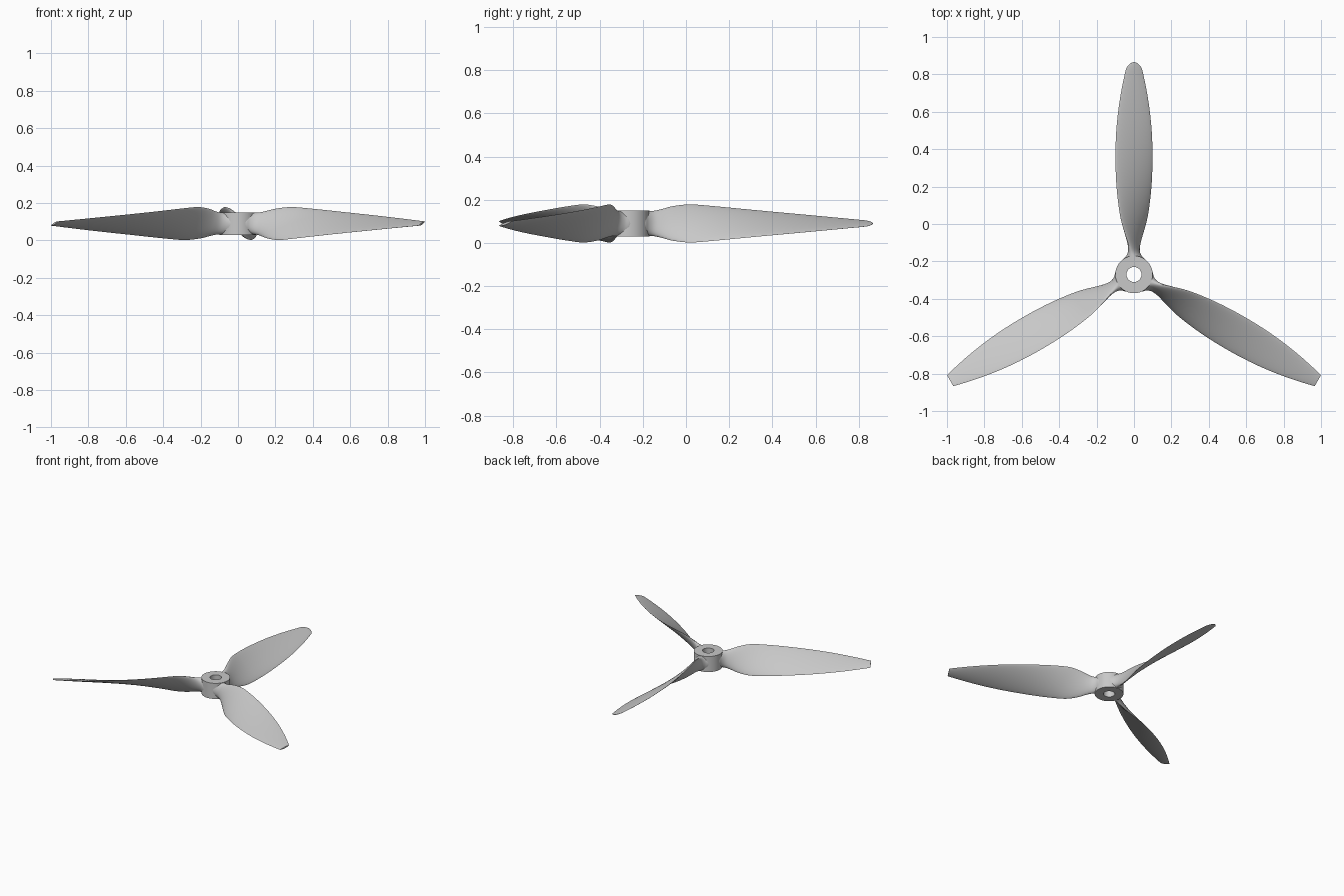
import bpy, bmesh, math
from mathutils import Matrix, Vector

cube = bpy.data.objects.get("Cube")
if cube:
    bpy.data.objects.remove(cube, do_unlink=True)

grey = bpy.data.materials.new("light grey plastic")
grey.use_nodes = True
colour = (0.58, 0.58, 0.58, 1)
grey.diffuse_color = colour
grey.node_tree.nodes["Principled BSDF"].inputs["Base Color"].default_value = colour

HUB = Vector((0, -0.27, 0.09))
TIP = 1.135
PITCH = 0.37      # tan(blade angle) * radius
SIDES = 32

# blade stations: radius, half height, half thickness
STATIONS = [Vector(s) for s in (
    (0.055, 0.057, 0.072), (0.08, 0.057, 0.06), (0.1, 0.057, 0.04),
    (0.125, 0.059, 0.026), (0.16, 0.067, 0.020), (0.21, 0.08, 0.017),
    (0.29, 0.088, 0.015), (0.4, 0.080, 0.014), (0.6, 0.061, 0.012),
    (0.85, 0.038, 0.009), (TIP, 0.011, 0.005))]


def finish(name, bm):
    bmesh.ops.recalc_face_normals(bm, faces=bm.faces)
    mesh = bpy.data.meshes.new(name)
    bm.to_mesh(mesh)
    bm.free()
    mesh.materials.append(grey)
    obj = bpy.data.objects.new(name, mesh)
    bpy.context.collection.objects.link(obj)
    bpy.ops.object.select_all(action='DESELECT')
    obj.select_set(True)
    bpy.context.view_layer.objects.active = obj
    bpy.ops.object.shade_smooth_by_angle(angle=math.radians(40))
    return obj


def skin(bm, rings, closed):
    pairs = list(zip(rings, rings[1:]))
    if closed:
        pairs.append((rings[-1], rings[0]))
    for a, b in pairs:
        n = len(a)
        for i in range(n):
            j = (i + 1) % n
            bm.faces.new((a[i], a[j], b[j], b[i]))


def smooth_stations(steps):
    """Catmull-Rom curve through the blade stations."""
    pts = [STATIONS[0], *STATIONS, STATIONS[-1]]
    for a, b, c, d in zip(pts, pts[1:], pts[2:], pts[3:]):
        for k in range(steps):
            t = k / steps
            yield (b * 2 + (c - a) * t + (a * 2 - b * 5 + c * 4 - d) * t * t
                   + (b * 3 - a - c * 3 + d) * t ** 3) / 2
    yield STATIONS[-1]


def blade(name, turn, round_tip):
    bm = bmesh.new()
    spin = Matrix.Translation(HUB) @ Matrix.Rotation(math.radians(turn), 4, 'Z')
    stations = list(smooth_stations(6))
    if round_tip:
        # finer rings where the tip rounds off
        start, radius = TIP - 0.04, 0.04
        last = [s for s in stations if s.x < start]
        base, end = last[-1], STATIONS[-1]
        stations = last
        for k in range(13):
            r = start + radius * math.sin(k / 12 * math.pi / 2) * 0.998
            s = base.lerp(end, (r - base.x) / (end.x - base.x))
            f = math.sqrt(1 - ((r - start) / radius) ** 2)
            stations.append(Vector((r, s.y * f, s.z * (0.3 + 0.7 * f))))
    rings = []
    for r, height, thick in stations:
        angle = math.atan2(PITCH, r)
        chord = height / math.sin(angle)
        blend = min(1, max(0, (r - 0.1) / 0.25))
        ring = []
        for i in range(SIDES):
            a = 2 * math.pi * i / SIDES
            u = chord * math.cos(a)
            s = math.sin(a)
            v = thick * math.copysign(abs(s) ** (1 + 0.4 * blend), s)
            v -= 0.03 * blend * chord * s * s     # slight camber
            x = -u * math.cos(angle) + v * math.sin(angle)
            z = u * math.sin(angle) + v * math.cos(angle)
            ring.append(bm.verts.new(spin @ Vector((x, r, z))))
        rings.append(ring)
    skin(bm, rings, False)
    bm.faces.new(rings[0])
    bm.faces.new(rings[-1])
    return finish(name, bm)


# hub: ring with a shaft hole
bm = bmesh.new()
rings = []
for radius, z in ((0.04, -0.06), (0.1, -0.06), (0.1, 0.06), (0.04, 0.06)):
    rings.append([bm.verts.new(HUB + Vector((radius * math.cos(a), radius * math.sin(a), z)))
                  for a in (2 * math.pi * i / 64 for i in range(64))])
skin(bm, rings, True)
finish("hub", bm)

# three twisted blades
blade("back_blade", 0, True)
blade("right_blade", 120, False)
blade("left_blade", -120, False)
